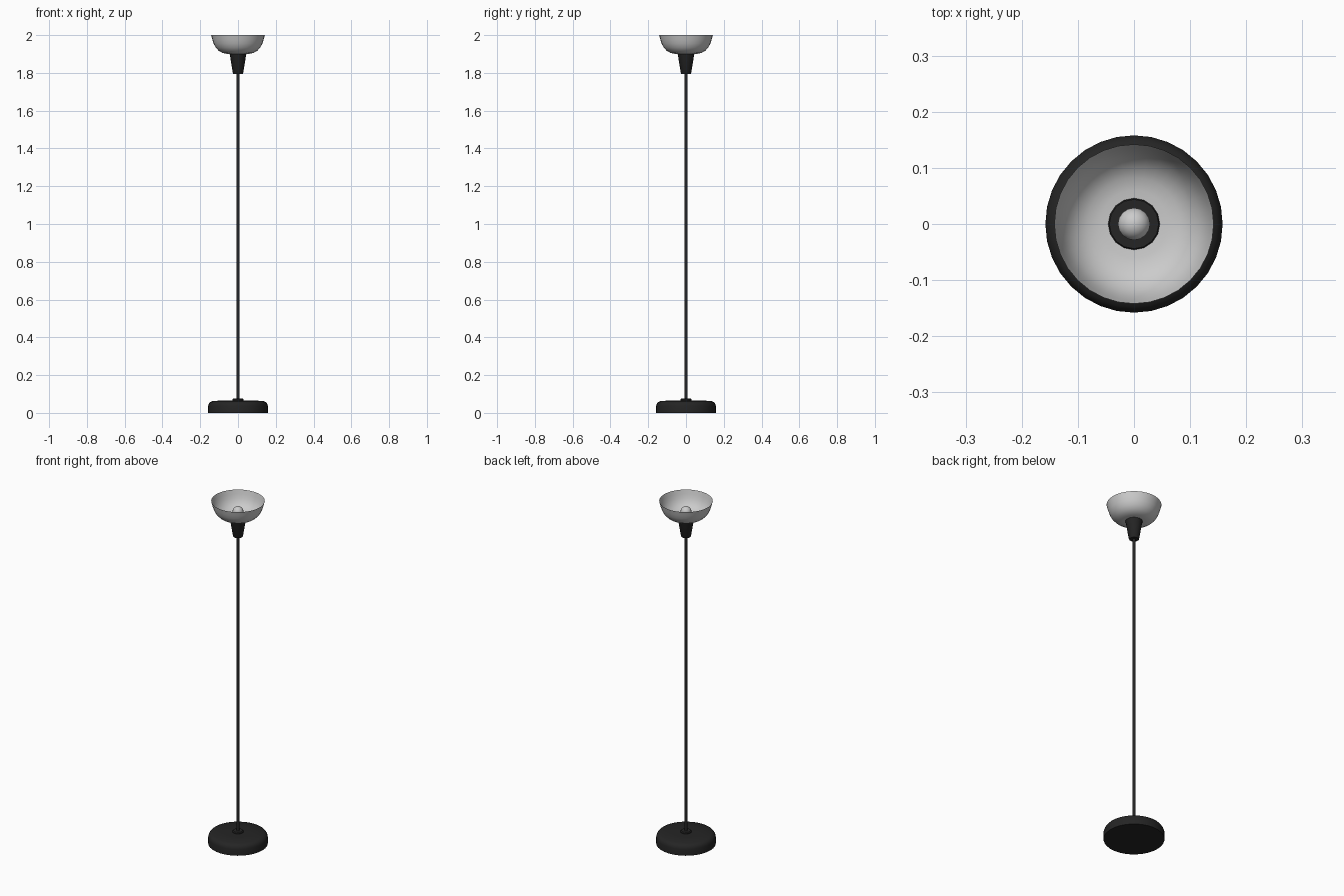
import bpy, bmesh, math

if "Cube" in bpy.data.objects:
    bpy.data.objects.remove(bpy.data.objects["Cube"])

black = bpy.data.materials.new("black_metal")
black.diffuse_color = (0.018, 0.018, 0.018, 1)
black.use_nodes = True
black.node_tree.nodes["Principled BSDF"].inputs["Base Color"].default_value = black.diffuse_color


def lathe(name, profile, sides, mat=None, angle=35):
    """Spin an (r, z) profile, listed bottom to top on the outside, about z."""
    bm = bmesh.new()
    verts = [bm.verts.new((r, 0, z)) for r, z in profile]
    edges = [bm.edges.new(pair) for pair in zip(verts, verts[1:])]
    bmesh.ops.spin(bm, geom=verts + edges, cent=(0, 0, 0), axis=(0, 0, 1),
                   angle=math.tau, steps=sides, use_duplicate=False)
    bmesh.ops.remove_doubles(bm, verts=bm.verts[:], dist=1e-5)
    bmesh.ops.recalc_face_normals(bm, faces=bm.faces[:])
    mesh = bpy.data.meshes.new(name)
    bm.to_mesh(mesh)
    bm.free()
    obj = bpy.data.objects.new(name, mesh)
    bpy.context.collection.objects.link(obj)
    if mat:
        mesh.materials.append(mat)
    bpy.ops.object.select_all(action='DESELECT')
    obj.select_set(True)
    bpy.context.view_layer.objects.active = obj
    bpy.ops.object.shade_smooth_by_angle(angle=math.radians(angle))
    return obj


# Heavy round foot with a rounded upper edge
lathe("base", [(0, 0), (0.158, 0), (0.158, 0.037), (0.155, 0.048), (0.148, 0.057),
               (0.135, 0.063), (0.07, 0.066), (0, 0.067)], 32, black)

# Collar where the pole meets the foot
lathe("base_collar", [(0, 0.06), (0.029, 0.06), (0.029, 0.071), (0.025, 0.075),
                      (0, 0.075)], 16, black)

# Slim upright
lathe("pole", [(0, 0.07), (0.008, 0.07), (0.008, 1.80), (0, 1.80)], 12, black)

# Tapered lamp holder under the shade
lathe("socket", [(0, 1.793), (0.024, 1.793), (0.027, 1.797), (0.043, 1.895),
                 (0.046, 1.904), (0.044, 1.908), (0, 1.908)], 16, black)

# Open bowl shade, a thin single shell
lathe("shade", [(0.03, 1.900), (0.060, 1.901), (0.083, 1.906), (0.102, 1.917),
                (0.118, 1.934), (0.129, 1.955), (0.136, 1.977), (0.142, 2.0)], 32, angle=60)

# Round bulb with a short neck
lathe("bulb", [(0.016, 1.90), (0.018, 1.915)] +
      [(0.029 * math.cos(a), 1.938 + 0.029 * math.sin(a))
       for a in [math.radians(-50 + 14 * i) for i in range(10)]] + [(0, 1.967)], 16, angle=60)
